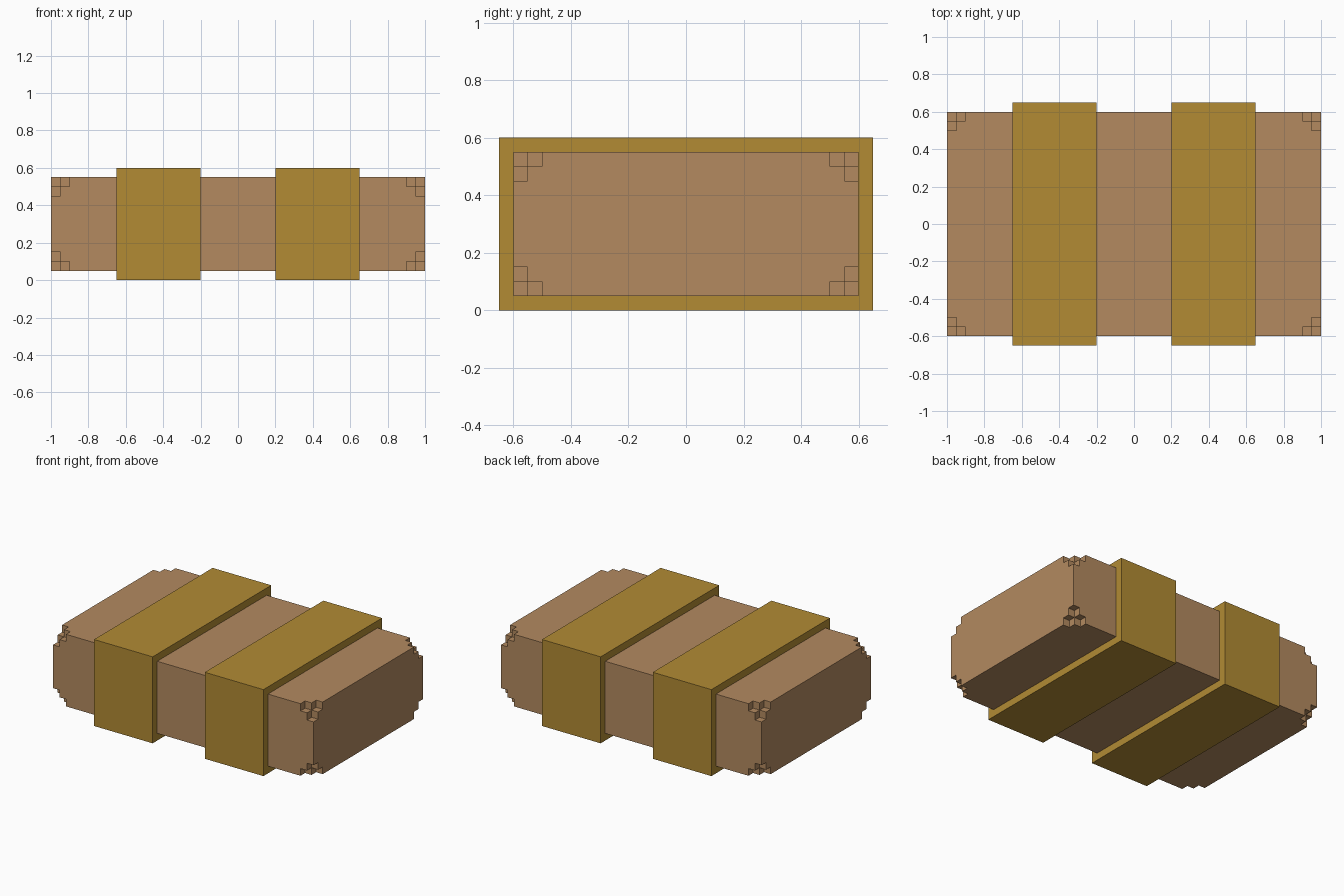
import bpy, bmesh
from itertools import product

cube = bpy.data.objects.get("Cube")
if cube:
    bpy.data.objects.remove(cube, do_unlink=True)


def make_material(name, srgb):
    lin = [c / 12.92 if c <= 0.04045 else ((c + 0.055) / 1.055) ** 2.4
           for c in (v / 255 for v in srgb)]
    mat = bpy.data.materials.new(name)
    mat.use_nodes = True
    mat.diffuse_color = (*lin, 1)
    bsdf = next(n for n in mat.node_tree.nodes if n.type == 'BSDF_PRINCIPLED')
    bsdf.inputs["Base Color"].default_value = (*lin, 1)
    return mat


def add_object(name, bm, mat):
    bmesh.ops.recalc_face_normals(bm, faces=bm.faces[:])
    mesh = bpy.data.meshes.new(name)
    bm.to_mesh(mesh)
    bm.free()
    mesh.materials.append(mat)
    obj = bpy.data.objects.new(name, mesh)
    bpy.context.collection.objects.link(obj)
    return obj


def add_box(name, lo, hi, mat):
    bm = bmesh.new()
    bmesh.ops.create_cube(bm, size=1)
    for v in bm.verts:
        v.co = [(a + b) / 2 + c * (b - a) for a, b, c in zip(lo, hi, v.co)]
    return add_object(name, bm, mat)


def add_stepped_block(name, half, centre_z, step, mat):
    """Box whose eight corners are notched by small cubic steps."""
    cuts = [[-h, -h + step, -h + 2 * step, h - 2 * step, h - step, h] for h in half]

    # A cell is cut away when it is the corner cell or one of its three neighbours
    def solid(cell):
        return (all(0 <= i <= 4 for i in cell)
                and sum(min(i, 4 - i) for i in cell) > 1)

    bm = bmesh.new()
    verts = {}

    def vert(key):
        if key not in verts:
            x, y, z = (cuts[a][key[a]] for a in range(3))
            verts[key] = bm.verts.new((x, y, z + centre_z))
        return verts[key]

    # Skin every boundary between a solid cell and an empty one
    for cell in product(range(5), repeat=3):
        if not solid(cell):
            continue
        for axis, side in product(range(3), (0, 1)):
            neighbour = list(cell)
            neighbour[axis] += 2 * side - 1
            if solid(neighbour):
                continue
            u, w = (axis + 1) % 3, (axis + 2) % 3
            ring = []
            for du, dw in ((0, 0), (1, 0), (1, 1), (0, 1)):
                key = list(cell)
                key[axis] += side
                key[u] += du
                key[w] += dw
                ring.append(vert(tuple(key)))
            bm.faces.new(ring if side else ring[::-1])
    # Merge the coplanar faces
    bmesh.ops.dissolve_limit(bm, angle_limit=0.01, verts=bm.verts[:], edges=bm.edges[:])
    return add_object(name, bm, mat)


tan = make_material("tan", (179, 138, 96))
mustard = make_material("mustard", (178, 139, 52))

# Main block with stepped corners
add_stepped_block("body", (1.0, 0.6, 0.25), 0.3, 0.05, tan)

# Two bands wrapped around the block
for name, x0, x1 in (("left_band", 0.2, 0.65), ("right_band", -0.65, -0.2)):
    add_box(name, (x0, -0.65, 0), (x1, 0.65, 0.6), mustard)
